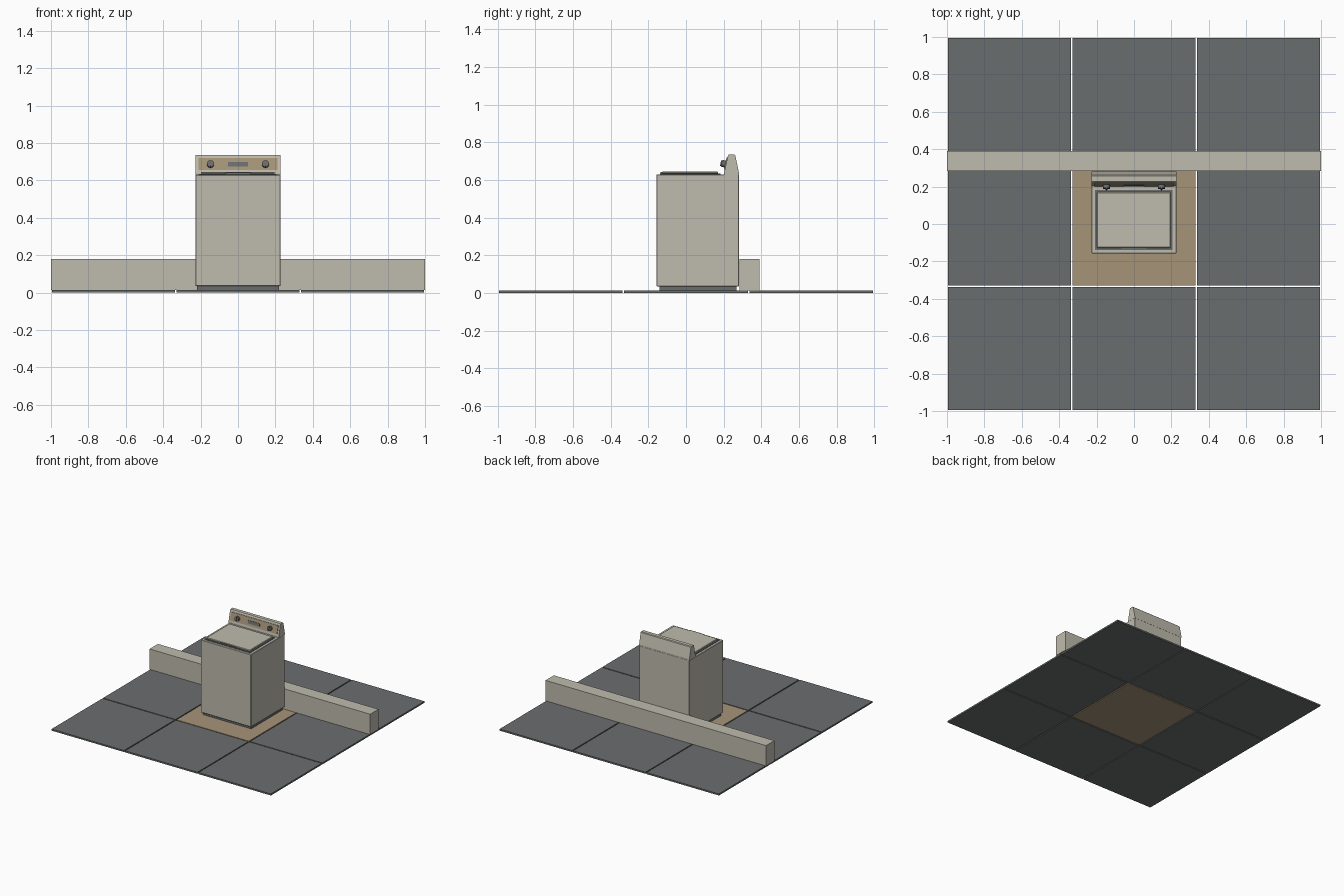
import bpy, math
from mathutils import Vector, Matrix

if "Cube" in bpy.data.objects:
    bpy.data.objects.remove(bpy.data.objects["Cube"])


def srgb(c):
    c /= 255
    return c / 12.92 if c <= 0.04045 else ((c + 0.055) / 1.055) ** 2.4


def material(name, r, g, b):
    m = bpy.data.materials.new(name)
    m.diffuse_color = (srgb(r), srgb(g), srgb(b), 1)
    m.use_nodes = True
    m.node_tree.nodes["Principled BSDF"].inputs["Base Color"].default_value = m.diffuse_color
    return m


BEIGE = material("warm_beige", 191, 187, 173)
GREY = material("slate_grey", 106, 109, 110)
TAN = material("tan", 166, 148, 121)

TILT = -math.atan2(0.021, 0.095)      # lean of the control face


def finish(ob, name, mat, bevel=0):
    ob.name = name
    ob.data.materials.append(mat)
    if bevel:
        mod = ob.modifiers.new("edge", "BEVEL")
        mod.width, mod.segments = bevel, 1
    return ob


def box(name, x, y, z, mat, bevel=0):
    """Box from (min, max) ranges."""
    lo, hi = Vector((x[0], y[0], z[0])), Vector((x[1], y[1], z[1]))
    bpy.ops.mesh.primitive_cube_add(size=1)
    ob = bpy.context.object
    ob.data.transform(Matrix.Translation((lo + hi) / 2) @ Matrix.Diagonal((*(hi - lo), 1)))
    return finish(ob, name, mat, bevel)


def on_face(x, z, out):
    """Point on the leaning control face, moved outwards by out."""
    y = 0.203 + (z - 0.64) * 0.021 / 0.095
    return Vector((x, y - out * math.cos(TILT), z - out * math.sin(TILT)))


def face_box(name, x, z, w, h, out, depth, mat):
    ob = box(name, (-w / 2, w / 2), (-depth / 2, depth / 2), (-h / 2, h / 2), mat)
    ob.location = on_face(x, z, out)
    ob.rotation_euler.x = TILT
    return ob


# Floor: three by three tiles with open joints, tan one in the middle
for i in (-1, 0, 1):
    for j in (-1, 0, 1):
        cx, cy, h = i * 0.6655, j * 0.6655, 0.3285
        centre = i == 0 and j == 0
        box("centre_tile" if centre else "floor_tile",
            (cx - h, cx + h), (cy - h, cy + h), (0, 0.013), TAN if centre else GREY)

# Low wall behind the machine
box("low_wall", (-1, 1), (0.283, 0.391), (0.013, 0.18), BEIGE)

# Cabinet on a recessed plinth
box("plinth", (-0.218, 0.218), (-0.141, 0.268), (0.013, 0.035), GREY)
box("cabinet", (-0.228, 0.228), (-0.157, 0.281), (0.035, 0.63), BEIGE, 0.003)

# Lid with dark seam around it and a finger grip
box("lid_seam", (-0.208, 0.206), (-0.138, 0.182), (0.629, 0.635), GREY)
box("lid", (-0.198, 0.196), (-0.127, 0.17), (0.634, 0.645), BEIGE, 0.003)
box("lid_grip", (-0.068, 0.068), (-0.136, -0.124), (0.635, 0.643), GREY)

# Console: side profile extruded across the width
profile = [(0.203, 0.628), (0.203, 0.64), (0.2228, 0.7295), (0.227, 0.735),
           (0.256, 0.735), (0.262, 0.730), (0.281, 0.64), (0.281, 0.628)]
n = len(profile)
verts = [(x, y, z) for x in (-0.228, 0.228) for y, z in profile]
faces = [tuple(range(n))[::-1], tuple(range(n, 2 * n))]
faces += [(k, (k + 1) % n, (k + 1) % n + n, k + n) for k in range(n)]
mesh = bpy.data.meshes.new("console")
mesh.from_pydata(verts, [], faces)
console = bpy.data.objects.new("console", mesh)
bpy.context.collection.objects.link(console)
finish(console, "console", BEIGE)
bpy.context.view_layer.objects.active = console
bpy.ops.object.mode_set(mode='EDIT')
bpy.ops.mesh.select_all(action='SELECT')
bpy.ops.mesh.normals_make_consistent(inside=False)
bpy.ops.object.mode_set(mode='OBJECT')

# Control panel, display and knobs
face_box("control_panel", 0, 0.687, 0.425, 0.066, 0.002, 0.006, TAN)
face_box("display", 0, 0.684, 0.106, 0.024, 0.006, 0.006, GREY)
for x in (-0.147, 0.147):
    bpy.ops.mesh.primitive_cylinder_add(vertices=24, radius=0.0185, depth=0.02,
                                        location=on_face(x, 0.684, 0.014),
                                        rotation=(math.pi / 2 + TILT, 0, 0))
    finish(bpy.context.object, "knob", GREY)
    bpy.ops.object.shade_smooth_by_angle()
    face_box("knob_grip", x, 0.684, 0.007, 0.03, 0.026, 0.008, GREY)
